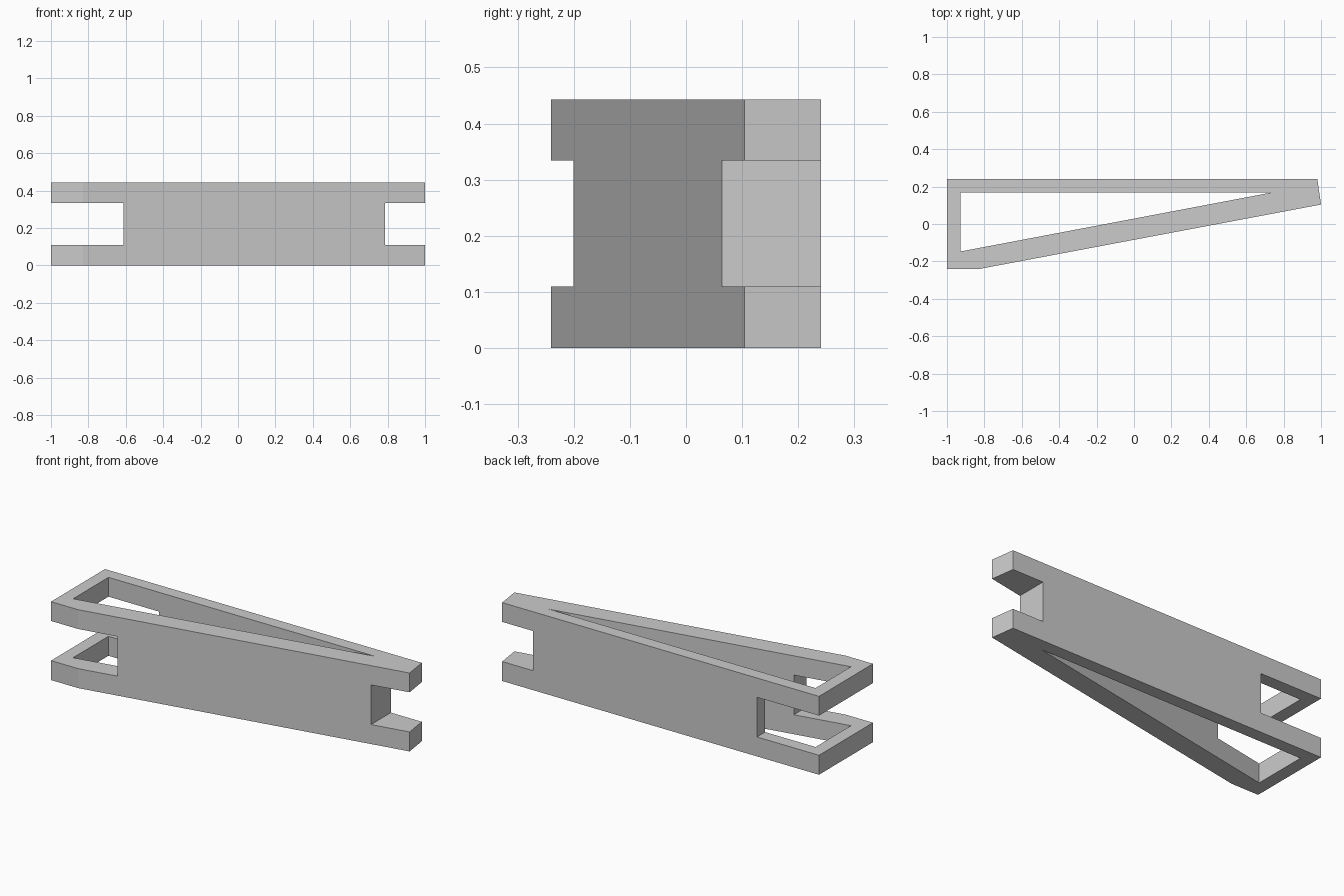
import bpy, bmesh

if "Cube" in bpy.data.objects:
    bpy.data.objects.remove(bpy.data.objects["Cube"])

HEIGHT = 0.443
NOTCH_LOW, NOTCH_HIGH = 0.11, 0.334


def prism(name, outline, z0, z1):
    """Extrude a counter-clockwise outline from z0 to z1."""
    bm = bmesh.new()
    base = bm.faces.new([bm.verts.new((x, y, z0)) for x, y in outline])
    top = bmesh.ops.extrude_face_region(bm, geom=[base], use_keep_orig=True)
    verts = [g for g in top["geom"] if isinstance(g, bmesh.types.BMVert)]
    bmesh.ops.translate(bm, verts=verts, vec=(0, 0, z1 - z0))
    bmesh.ops.recalc_face_normals(bm, faces=bm.faces[:])
    mesh = bpy.data.meshes.new(name)
    bm.to_mesh(mesh)
    bm.free()
    obj = bpy.data.objects.new(name, mesh)
    bpy.context.collection.objects.link(obj)
    return obj


def box_outline(x0, x1, y0, y1):
    return [(x0, y0), (x1, y0), (x1, y1), (x0, y1)]


# Tapered body: straight back wall, slanted front wall
body = prism("wedge_bracket", [(-1, -0.241), (-0.83, -0.241), (1, 0.104),
                               (0.98, 0.241), (-1, 0.241)], 0, HEIGHT)

# Triangular well through the body, and a notch in each end
cutters = [
    prism("well_cutter", [(-0.928, -0.147), (0.74, 0.169), (-0.928, 0.169)],
          -0.1, HEIGHT + 0.1),
    prism("wide_notch_cutter", box_outline(-1.1, -0.613, -0.4, 0.4), NOTCH_LOW, NOTCH_HIGH),
    prism("narrow_notch_cutter", box_outline(0.787, 1.1, -0.4, 0.4), NOTCH_LOW, NOTCH_HIGH),
]
bpy.context.view_layer.objects.active = body
for cutter in cutters:
    cutter.hide_render = True
    mod = body.modifiers.new(cutter.name, 'BOOLEAN')
    mod.operation = 'DIFFERENCE'
    mod.solver = 'EXACT'
    mod.object = cutter
    bpy.ops.object.modifier_apply(modifier=mod.name)
    bpy.data.objects.remove(cutter)
